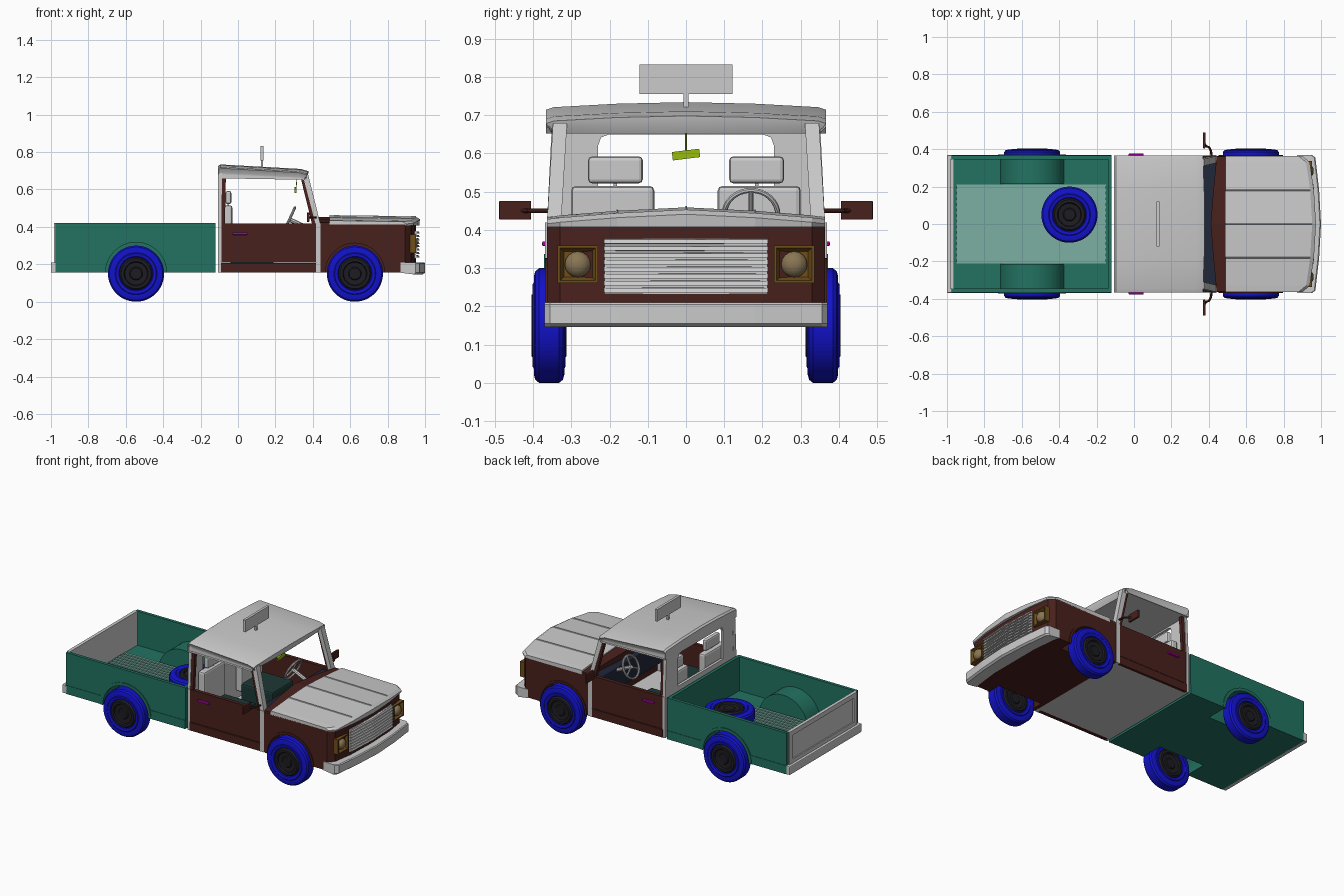
import bpy, bmesh, math
from mathutils import Vector, Matrix

if "Cube" in bpy.data.objects:
    bpy.data.objects.remove(bpy.data.objects["Cube"])

COL = dict(green=(.016, .17, .12), liner=(.2, .43, .37), maroon=(.065, .015, .012),
           blue=(.006, .006, .6), black=(.012, .012, .016), gold=(.16, .075, .01),
           lens=(.25, .18, .09), lime=(.3, .5, .005), magenta=(.42, .0, .38),
           seat=(.012, .04, .035), navy=(.015, .02, .04))
MATS = {}


def finish(name, bm, color=None, smooth=False, bevel=0):
    bmesh.ops.recalc_face_normals(bm, faces=bm.faces)
    me = bpy.data.meshes.new(name)
    bm.to_mesh(me)
    bm.free()
    ob = bpy.data.objects.new(name, me)
    bpy.context.collection.objects.link(ob)
    if color:
        if color not in MATS:
            MATS[color] = bpy.data.materials.new(color)
            MATS[color].diffuse_color = (*COL[color], 1)
        me.materials.append(MATS[color])
    if bevel:
        m = ob.modifiers.new("bevel", 'BEVEL')
        m.width, m.segments = bevel, 2
    if smooth:
        bpy.ops.object.select_all(action='DESELECT')
        ob.select_set(True)
        bpy.context.view_layer.objects.active = ob
        bpy.ops.object.shade_smooth_by_angle(angle=math.radians(35))
    return ob


def loft(name, rings, color=None, **kw):
    """Skin a row of equal-length rings and cap both ends."""
    bm = bmesh.new()
    vs = [[bm.verts.new(p) for p in r] for r in rings]
    n = len(rings[0])
    for a, b in zip(vs, vs[1:]):
        for i in range(n):
            bm.faces.new((a[i], a[(i + 1) % n], b[(i + 1) % n], b[i]))
    bm.faces.new(vs[0])
    bm.faces.new(vs[-1])
    return finish(name, bm, color, **kw)


def prism(name, pts, y0, y1, color=None, lean=0, **kw):
    """Extrude an (x, z) outline along y, leaning inwards above z = .41."""
    return loft(name, [[(x, y - math.copysign(lean * (z - .41), y), z) for x, z in pts]
                       for y in (y0, y1)], color, **kw)


def box(name, x0, x1, y0, y1, z0, z1, color=None, **kw):
    return prism(name, [(x0, z0), (x1, z0), (x1, z1), (x0, z1)], y0, y1, color, **kw)


def lathe(name, prof, loc, axis, color, n=40):
    """Revolve (radius, offset) points about an axis."""
    rot = Vector((0, 0, 1)).rotation_difference(Vector(axis)).to_matrix()
    bm = bmesh.new()
    rows = [[bm.verts.new(rot @ Vector((r * math.cos(t), r * math.sin(t), h)) + Vector(loc))
             for t in (2 * math.pi * i / n for i in range(n))] for r, h in prof]
    for a, b in zip(rows, rows[1:]):
        for i in range(n):
            bm.faces.new((a[i], a[(i + 1) % n], b[(i + 1) % n], b[i]))
    bm.faces.new(rows[0])
    bm.faces.new(rows[-1])
    return finish(name, bm, color, smooth=True)


def tube(name, pts, r, color=None):
    cu = bpy.data.curves.new(name, 'CURVE')
    cu.dimensions, cu.bevel_depth, cu.bevel_resolution, cu.use_fill_caps = '3D', r, 2, True
    sp = cu.splines.new('POLY')
    sp.points.add(len(pts) - 1)
    for p, q in zip(sp.points, pts):
        p.co = (*q, 1)
    tmp = bpy.data.objects.new(name, cu)
    bpy.context.collection.objects.link(tmp)
    bm = bmesh.new()
    bm.from_mesh(tmp.evaluated_get(bpy.context.evaluated_depsgraph_get()).to_mesh())
    bpy.data.objects.remove(tmp)
    return finish(name, bm, color, smooth=True)


def arc(cx, r, n=20):
    return [(cx - r * math.cos(math.pi * i / n), .155 + r * math.sin(math.pi * i / n))
            for i in range(n + 1)]


def arch_panel(x0, x1, z1, cx, r):
    return [(x0, .155)] + arc(cx, r) + [(x1, .155), (x1, z1), (x0, z1)]


def wheel(name, loc, axis):
    half = [(.085, .030), (.092, .040), (.108, .043), (.112, .040), (.128, .040), (.142, .036), (.15, .026)]
    lathe(name + "_tyre", half + [(r, -h) for r, h in reversed(half)], loc, axis, 'blue', 48)
    hub = [(.03, .040), (.035, .034), (.06, .036), (.065, .046), (.08, .046), (.088, .036)]
    lathe(name + "_hub", hub + [(r, -h) for r, h in reversed(hub)], loc, axis, 'black')


RX, FX = -.545, .625

# Cargo bed
box("bed_floor", -.975, -.12, -.22, .22, .155, .2, 'green')
box("bed_front_wall", -.14, -.12, -.345, .345, .155, .42, 'green')
box("bed_liner", -.95, -.15, -.21, .21, .2, .205, 'liner')
for i in range(14):
    y = -.195 + .03 * i
    box("bed_rib", -.95, -.15, y - .008, y + .008, .205, .213, 'liner')
for s in (-1, 1):
    prism("bed_side", arch_panel(-.975, -.12, .42, RX, .165), s * .345, s * .365, 'green')
    for x0, x1 in ((-.975, RX - .17), (RX + .17, -.12)):
        box("bed_floor_edge", x0, x1, s * .22, s * .345, .155, .2, 'green')
        box("bed_sill", x0, x1, s * .36, s * .368, .155, .21, 'green')
    prism("wheel_housing", arc(RX, .175) + arc(RX, .165)[::-1], s * .22, s * .35, 'green', smooth=True)
    prism("wheel_housing_wall", arc(RX, .175), s * .215, s * .222, 'green')
    prism("wheel_arch_lip", arc(RX, .182) + arc(RX, .163)[::-1], s * .355, s * .371, 'green', smooth=True)

# Tailgate with raised frame, and rear bumper
box("tailgate", -.975, -.962, -.345, .345, .2, .42)
for y0, y1, z0, z1 in ((-.345, .345, .39, .42), (-.345, .345, .2, .235),
                       (-.345, -.31, .235, .39), (.31, .345, .235, .39)):
    box("tailgate_frame", -.983, -.975, y0, y1, z0, z1)
box("rear_bumper", -1, -.965, -.368, .368, .155, .21, bevel=.005)

# Wheels and spare
for s in (-1, 1):
    wheel("front_wheel", (FX, s * .358, .15), (0, s, 0))
    wheel("rear_wheel", (RX, s * .358, .15), (0, s, 0))
wheel("spare_wheel", (-.345, .05, .256), (0, 0, 1))

# Cab floor and back wall with window
box("cab_floor", -.105, .44, -.35, .35, .155, .18)
box("cab_back_lower", -.105, -.088, -.362, .362, .155, .44)
rear = [(-.362, .44), (-.345, .68), (.345, .68), (.362, .44), (.23, .44), (.23, .62),
        (.222, .642), (.2, .65), (-.2, .65), (-.222, .642), (-.23, .62), (-.23, .44)]
loft("cab_back_frame", [[(x, y, z) for y, z in rear] for x in (-.105, -.088)])

# Doors, window frames, pillars, handles, side mirrors
for s in (-1, 1):
    box("door", -.09, .418, s * .34, s * .364, .21, .418, 'maroon')
    box("door_sill", -.09, .418, s * .34, s * .367, .155, .206, 'maroon')
    prism("window_frame", [(-.09, .41), (-.085, .68), (.35, .685), (.422, .41), (.397, .41),
                           (.335, .663), (-.065, .663), (-.07, .41)],
          s * .338, s * .36, 'maroon', lean=.05)
    box("rear_pillar", -.106, -.088, s * .335, s * .366, .155, .42)
    prism("rear_upper_pillar", [(-.106, .41), (-.088, .41), (-.086, .7), (-.106, .7)],
          s * .335, s * .364, lean=.05)
    box("cowl_pillar", .416, .442, s * .335, s * .368, .155, .42)
    prism("windshield_pillar", [(.416, .41), (.442, .41), (.375, .68), (.345, .68)],
          s * .327, s * .364, lean=.06)
    box("door_handle", -.03, .052, s * .36, s * .376, .358, .37, 'magenta', bevel=.003)
    tube("mirror_arm", [(.415, s * .355, .45), (.412, s * .39, .45), (.402, s * .41, .45),
                        (.385, s * .417, .45), (.376, s * .43, .45)], .006, 'maroon')
    box("side_mirror", .368, .382, s * .405, s * .489, .427, .476, 'maroon', bevel=.003)

# Roof, crowned across the width
rings = []
for y, d, low in ((-.35, .045, 0), (-.366, .02, 0), (-.345, .013, 0), (-.18, .004, 0), (0, 0, 0),
                  (.18, .004, 0), (.345, .013, 0), (.366, .02, 0), (.35, .045, 0)):
    back = .01 * (abs(y) / .36) ** 2
    rings.append([(x - (back if x > .3 else 0), y, z) for x, z in
                  ((-.106, .66), (-.106, .725 - d), (-.095, .734 - d), (.335, .71 - d),
                   (.378, .698 - d), (.374, .676 - d * .3), (.362, .652))])
loft("roof", rings, smooth=True)

# Roof sign
box("roof_sign", .121, .137, -.121, .121, .755, .833)
box("roof_sign_post", .124, .134, -.006, .006, .72, .757)

# Front body: core, arched fenders and rounded nose
box("engine_bay", .44, .9, -.28, .28, .155, .412, 'maroon')
for s in (-1, 1):
    prism("front_fender", arch_panel(.44, .885, .412, FX, .16), s * .279, s * .364, 'maroon')
    prism("front_arch_lip", arc(FX, .172) + arc(FX, .158)[::-1], s * .355, s * .369, 'maroon', smooth=True)
loft("nose", [[(.88, y, .155), (x, y, .155), (x, y, .412), (.88, y, .412)] for y, x in
              ((-.364, .892), (-.33, .925), (-.2, .945), (0, .952), (.2, .945), (.33, .925), (.364, .892))],
     'maroon')

# Cowl and ribbed hood
loft("cowl", [[(xa, y, .4), (.5, y, .4), (.5, y, z), (xa, y, z)] for y, xa, z in
              ((-.362, .442, .424), (-.18, .424, .442), (0, .41, .453), (.18, .424, .442), (.362, .442, .424))],
     'maroon')
HOOD = ((-.364, .9, .434), (-.33, .94, .438), (-.18, .962, .45), (0, .973, .459),
        (.18, .962, .45), (.33, .94, .438), (.364, .9, .434))
loft("hood", [[(.488, y, .408), (.488, y, z), (xf - .02, y, z - .006), (xf, y, z - .018), (xf - .004, y, .408)]
              for y, xf, z in HOOD])
for y, xf, z in HOOD[2:5]:
    loft("hood_ridge", [[(x, y - .007, zz - .004), (x, y, zz + .004), (x, y + .007, zz - .004)]
                        for x, zz in ((.488, z), (xf - .02, z - .006))])

# Grille with slats
box("grille_back", .93, .952, -.213, .213, .232, .378)
for i in range(8):
    z = .236 + .0182 * i
    loft("grille_slat", [[(.945, y, z), (x, y, z + .001), (x - .004, y, z + .012), (.945, y, z + .014)]
                         for y, x in ((-.215, .96), (0, .971), (.215, .96))])

# Headlights: square frame, sloped bezel and round lens
for s in (-1, 1):
    def square(x, h):
        return [(x, s * .283 + a * h, .31 + b * h * .92) for a, b in ((-1, -1), (1, -1), (1, 1), (-1, 1))]
    loft("headlight_frame", [square(.888, .053), square(.952, .053), square(.952, .046), square(.934, .036)], 'gold')
    lathe("headlight_lens", [(.034, 0), (.034, .012), (.029, .022), (.018, .03), (.006, .033)],
          (.928, s * .283, .31), (1, 0, 0), 'lens', 16)

# Front bumper, bowed
loft("front_bumper", [[(xb, y, .155), (x - .012, y, .146), (x, y, .155), (x, y, .205), (x - .006, y, .21), (xb, y, .21)]
                      for y, x, xb in ((-.37, .95, .87), (-.355, .97, .88), (-.18, .99, .9), (0, 1, .9),
                                       (.18, .99, .9), (.355, .97, .88), (.37, .95, .87))])

# Interior: seats, dashboard, steering wheel, hanging mirror
for s in (-1, 1):
    box("seat_back", -.078, -.03, s * .083, s * .3, .24, .515, bevel=.012)
    box("headrest", -.066, -.036, s * .113, s * .256, .522, .592, bevel=.01)
    box("headrest_post", -.055, -.047, s * .18, s * .19, .5, .53)
    box("seat_cushion", -.04, .19, s * .083, s * .3, .18, .3, 'seat', bevel=.012)
box("dashboard", .37, .44, -.335, .335, .27, .41, 'navy', bevel=.006)
bpy.ops.mesh.primitive_torus_add(major_radius=.07, minor_radius=.007, major_segments=32, minor_segments=8,
                                 location=(.275, .17, .44), rotation=(0, math.radians(-65), 0))
bpy.context.object.name = "steering_wheel"
bpy.ops.object.shade_smooth_by_angle()
tube("steering_column", [(.27, .17, .442), (.39, .17, .386)], .012)
for a in (90, 210, 330):
    d = Matrix.Rotation(math.radians(-65), 3, 'Y') @ Vector((math.sin(math.radians(a)), math.cos(math.radians(a)), 0))
    tube("steering_spoke", [(.275, .17, .44), Vector((.275, .17, .44)) + d * .068], .006)
tube("hanging_mirror_rod", [(.31, 0, .6), (.315, 0, .66)], .002, 'lime')
m = box("hanging_mirror", -.005, .005, -.036, .036, -.011, .011, 'lime')
m.location, m.rotation_euler = (.308, 0, .597), (math.radians(7), 0, 0)

for m in bpy.data.materials:
    if m.users and not m.is_grease_pencil:
        m.use_nodes = True
        m.node_tree.nodes["Principled BSDF"].inputs["Base Color"].default_value = m.diffuse_color
